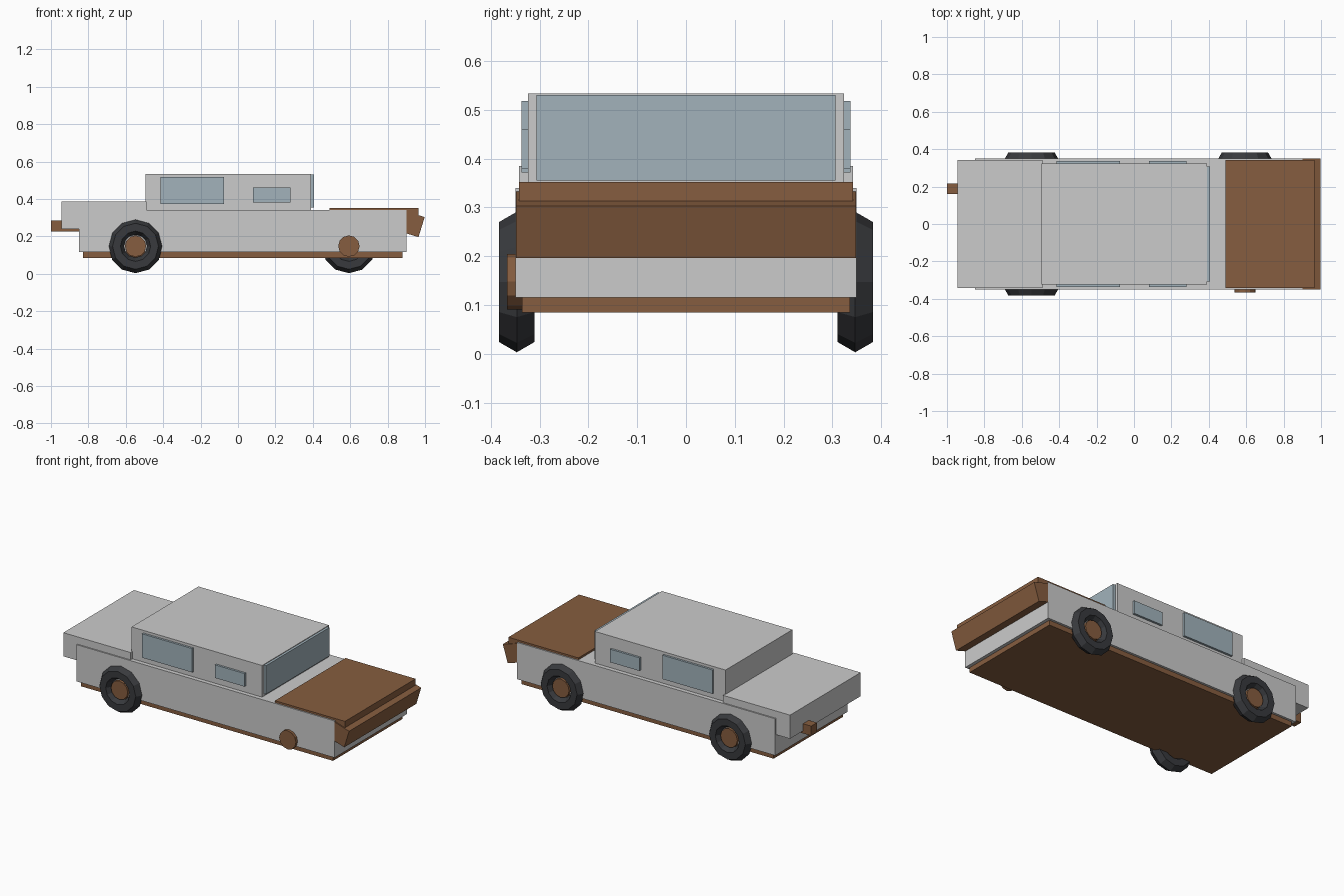
import bpy, bmesh, math
from mathutils import Matrix

if "Cube" in bpy.data.objects:
    bpy.data.objects.remove(bpy.data.objects["Cube"])


def material(name, rgb):
    m = bpy.data.materials.new(name)
    m.diffuse_color = (*rgb, 1)
    m.use_nodes = True
    m.node_tree.nodes["Principled BSDF"].inputs["Base Color"].default_value = m.diffuse_color
    return m


RUST = material("rust", (0.24, 0.11, 0.05))
GLASS = material("glass", (0.36, 0.45, 0.50))
RUBBER = material("rubber", (0.04, 0.042, 0.047))


def finish(name, bm, mat=None):
    bmesh.ops.recalc_face_normals(bm, faces=bm.faces)
    mesh = bpy.data.meshes.new(name)
    bm.to_mesh(mesh)
    bm.free()
    obj = bpy.data.objects.new(name, mesh)
    bpy.context.collection.objects.link(obj)
    if mat:
        mesh.materials.append(mat)
    return obj


def box(name, xs, ys, zs, mat=None, tilt=0):
    bm = bmesh.new()
    bmesh.ops.create_cube(bm, size=1)
    size = [b - a for a, b in (xs, ys, zs)]
    bmesh.ops.scale(bm, vec=size, verts=bm.verts)
    obj = finish(name, bm, mat)
    obj.location = [(a + b) / 2 for a, b in (xs, ys, zs)]
    obj.rotation_euler.y = math.radians(tilt)
    return obj


def tire(name, x, y, z, major=0.102, minor=0.042, n=12, sides=6):
    # hexagonal section swept around the axle
    bm = bmesh.new()
    rings = []
    for i in range(n):
        a = math.tau * i / n
        ring = []
        for j in range(sides):
            b = math.tau * j / sides
            r = major + minor * math.cos(b)
            ring.append(bm.verts.new((r * math.cos(a), minor * math.sin(b), r * math.sin(a))))
        rings.append(ring)
    for i in range(n):
        p, q = rings[i], rings[(i + 1) % n]
        for j in range(sides):
            k = (j + 1) % sides
            bm.faces.new((p[j], p[k], q[k], q[j]))
    finish(name, bm, RUBBER).location = (x, y, z)


def hub(name, x, y, z):
    bm = bmesh.new()
    bmesh.ops.create_cone(bm, cap_ends=True, segments=12, radius1=0.057, radius2=0.057,
                          depth=0.04, matrix=Matrix.Rotation(math.pi / 2, 4, 'X'))
    finish(name, bm, RUST).location = (x, y, z)


# Body shell
box("body", (-0.85, 0.90), (-0.35, 0.35), (0.115, 0.34))
box("underplate", (-0.83, 0.88), (-0.336, 0.336), (0.085, 0.12), RUST)
box("cabin", (-0.495, 0.39), (-0.324, 0.324), (0.33, 0.534))
box("trunk", (-0.945, -0.49), (-0.342, 0.342), (0.24, 0.385))
box("hood", (0.49, 0.965), (-0.342, 0.342), (0.31, 0.352), RUST)

# Sagging front bumper and remaining rear bumper bracket
box("front_bumper", (0.871, 0.984), (-0.349, 0.349), (0.21, 0.322), RUST, tilt=17)
box("rear_bracket", (-1.0, -0.84), (0.16, 0.216), (0.225, 0.284), RUST)

# Windows
box("windshield", (0.38, 0.405), (-0.307, 0.307), (0.355, 0.53), GLASS)
for side, s in (("right", -1), ("left", 1)):
    ys = sorted((s * 0.315, s * 0.337))
    box(side + "_rear_window", (-0.415, -0.075), ys, (0.372, 0.518), GLASS)
    box(side + "_front_window", (0.08, 0.28), ys, (0.38, 0.46), GLASS)

# Wheels: the front right tire is missing, leaving a bare hub
for end, x in (("rear", -0.548), ("front", 0.593)):
    for side, s in (("right", -1), ("left", 1)):
        hub(f"{end}_{side}_hub", x, s * 0.347, 0.148)
        if (end, side) != ("front", "right"):
            tire(f"{end}_{side}_tire", x, s * 0.347, 0.147)
